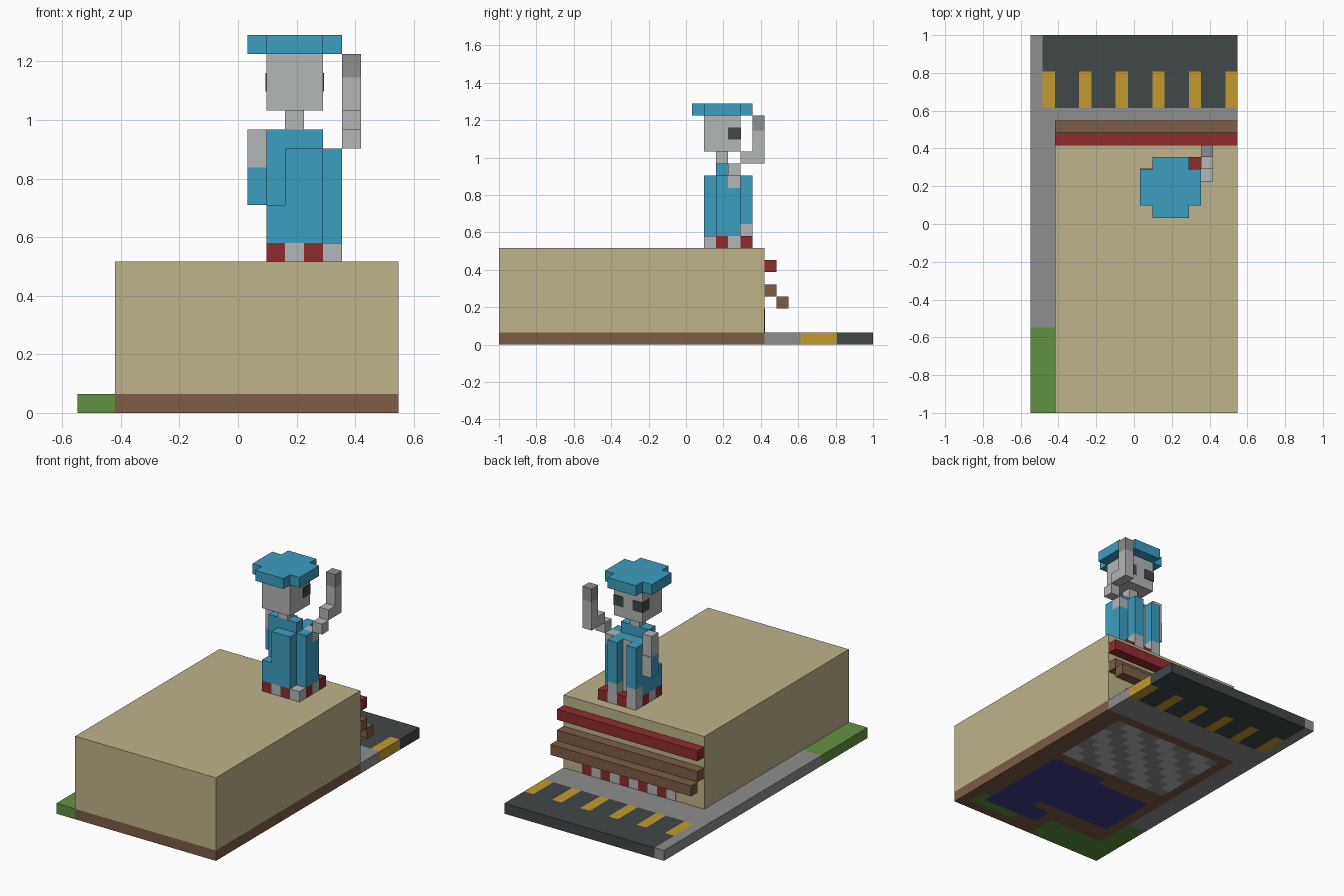
import bpy, bmesh
from mathutils import Vector

cube = bpy.data.objects.get("Cube")
if cube:
    bpy.data.objects.remove(cube, do_unlink=True)

# The model sits on a block grid: 17 wide, 31 deep, 20 high
UNIT = 2 / 31
ORIGIN = Vector((-8.5 * UNIT, -1, 0))


def linear(c):
    c /= 255
    return c / 12.92 if c <= 0.04045 else ((c + 0.055) / 1.055) ** 2.4


def material(name, rgb):
    col = [linear(c) for c in rgb] + [1]
    m = bpy.data.materials.new(name)
    m.use_nodes = True
    m.diffuse_color = col
    m.node_tree.nodes["Principled BSDF"].inputs["Base Color"].default_value = col
    return m


TAN = material("sandy tan", (190, 179, 139))
BROWN = material("wood brown", (124, 92, 70))
GREEN = material("grass green", (97, 145, 64))
TEAL = material("coat blue", (60, 157, 192))
PALE = material("pale grey", (179, 183, 183))
GREY = material("pavement grey", (142, 142, 142))
RED = material("dark red", (144, 44, 47))
YELLOW = material("road yellow", (194, 154, 46))
DARK = material("asphalt", (65, 71, 71))
NAVY = material("water blue", (60, 60, 140))
PALETTE = [TAN, BROWN, GREEN, TEAL, PALE, GREY, RED, YELLOW, DARK, NAVY]


def finish(name, bm, mats):
    mesh = bpy.data.meshes.new(name)
    bm.normal_update()
    bm.to_mesh(mesh)
    bm.free()
    for m in mats:
        mesh.materials.append(m)
    obj = bpy.data.objects.new(name, mesh)
    bpy.context.collection.objects.link(obj)
    return obj


def add_box(bm, lo, hi):
    lo, hi = Vector(lo), Vector(hi)
    for v in bmesh.ops.create_cube(bm, size=1)["verts"]:
        p = [lo[a] if v.co[a] < 0 else hi[a] for a in range(3)]
        v.co = ORIGIN + Vector(p) * UNIT


def block(name, mat, *boxes):
    bm = bmesh.new()
    for lo, hi in boxes:
        add_box(bm, lo, hi)
    return finish(name, bm, [mat])


# Ground slab, coloured square by square
def ground_top(i, j):
    if j >= 25 and i >= 1:
        return YELLOW if j < 28 and i % 3 == 1 else DARK
    if i < 2 and j < 7:
        return GREEN
    return BROWN if i >= 2 and j < 22 else GREY


def ground_under(i, j):
    if i < 2 or j >= 22:
        return ground_top(i, j)
    if j == 4 and 9 <= i < 11:
        return BROWN
    if 3 <= i < 14 and 5 <= j < 11 or 9 <= i < 15 and 2 <= j < 12:
        return NAVY
    if 3 <= i < 15 and 13 <= j < 21:
        return PALE if (i - j) % 4 < 2 else GREY
    if j < 3 and i < 8 or 0 < j < 3 and 11 <= i < 16:
        return GREEN
    return BROWN


bm = bmesh.new()
for i in range(17):
    for j in range(31):
        add_box(bm, (i, j, 0), (i + 1, j + 1, 1))
bmesh.ops.remove_doubles(bm, verts=bm.verts, dist=0.001)
# Drop the walls between neighbouring squares, keep the outer skin
centres = {}
for f in bm.faces:
    c = f.calc_center_median()
    centres.setdefault(tuple(round(x, 3) for x in c), []).append(f)
inner = []
for f in bm.faces:
    c = (f.calc_center_median() - ORIGIN) / UNIT
    on_edge = min(c.x, 17 - c.x, c.y, 31 - c.y) < 0.1
    if abs(c.z - 0.5) < 0.1 and not on_edge:
        inner.append(f)
bmesh.ops.delete(bm, geom=inner, context="FACES")
bmesh.ops.recalc_face_normals(bm, faces=bm.faces)
for f in bm.faces:
    c = (f.calc_center_median() - ORIGIN) / UNIT
    i, j = min(int(c.x), 16), min(int(c.y), 30)
    rule = ground_under if c.z < 0.1 else ground_top
    f.material_index = PALETTE.index(rule(i, j))
finish("ground", bm, PALETTE)

# Building with awning and striped counter
block("building", TAN, ((2, 0, 1), (17, 22, 8)))
block("sign_bar", RED, ((2, 22, 6), (17, 23, 7)))
block("awning", BROWN, ((2, 22, 4), (17, 23, 5)), ((2, 23, 3), (17, 24, 4)))
for name, mat, parity in (("counter_red", RED, 0), ("counter_pale", PALE, 1)):
    block(name, mat, *[((i, 22, 1), (i + 1, 22.06, 3))
                       for i in range(5, 15) if i % 2 == parity])

# Checkered feet
for name, mat, parity in (("feet_red", RED, 1), ("feet_pale", PALE, 0)):
    block(name, mat, *[((i, j, 8), (i + 1, j + 1, 9)) for i in range(10, 14)
                       for j in range(17, 21) if (i + j) % 2 == parity])

# Coat
block("coat_core", TEAL, ((10, 18, 9), (13, 19, 15)), ((10, 19, 9), (13, 20, 14)))
block("coat_rear", TEAL, ((11, 17, 9), (13, 18, 14)), ((10, 17, 9), (11, 18, 11)))
block("coat_side", TEAL, ((13, 18, 9), (14, 20, 13)), ((13, 18, 13), (14, 19, 14)))
block("coat_flaps", TEAL, ((10, 20, 10), (11, 21, 14)), ((12, 20, 10), (13, 21, 14)))
block("trousers", PALE, ((10, 20, 9), (11, 21, 10)), ((12, 20, 9), (13, 21, 10)))
block("shirt", PALE, ((11, 20, 9), (12, 20.08, 14)))

# Lowered arm
block("right_sleeve", TEAL, ((9, 19, 11), (10, 20, 13)))
block("right_hand", PALE, ((9, 19, 13), (10, 20, 15)))
block("right_cuff", PALE, ((9, 20, 11), (10, 20.06, 13)))

# Raised arm
block("left_arm", PALE, ((13, 19, 13), (14, 20, 14)), ((14, 19, 14), (15, 20, 15)),
      ((14, 20, 15), (15, 21, 16)), ((14, 21, 15), (15, 22, 17.75)))
block("left_hand", GREY, ((14, 21, 17.75), (15, 22, 19)))

# Head, eyes and cap
block("neck", PALE, ((11, 18, 15), (12, 19, 16)))
block("head", PALE, ((10, 17, 16), (13, 20, 19)))
block("eyes", DARK, ((9.95, 19, 17), (11, 20.05, 18)), ((12, 19, 17), (13.05, 20.05, 18)))
block("cap", TEAL, ((10, 16, 19), (13, 21, 20)), ((9, 17, 19), (10, 20, 20)),
      ((13, 17, 19), (14, 20, 20)))
